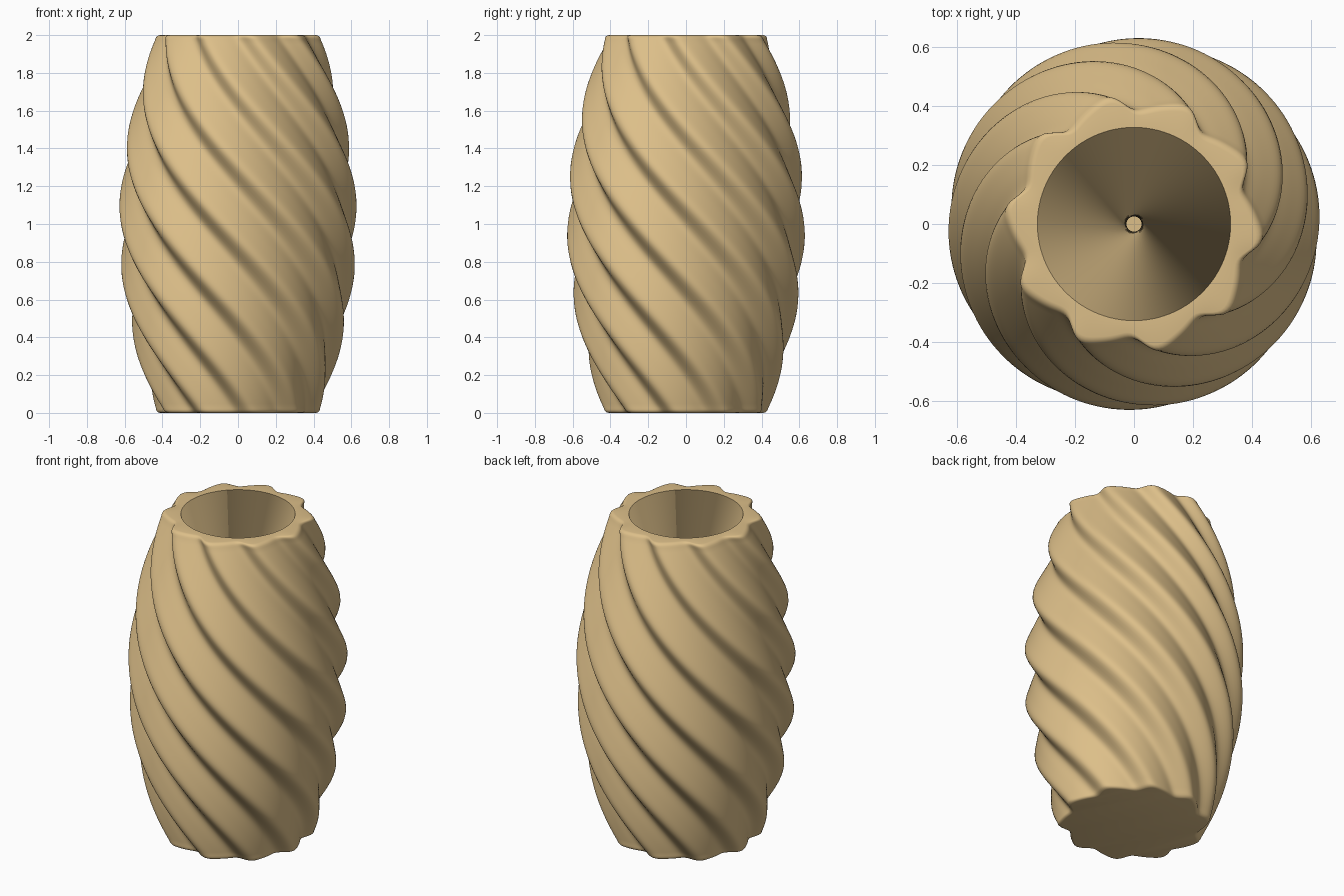
import bpy, bmesh
from math import sin, cos, pi, radians

if "Cube" in bpy.data.objects:
    bpy.data.objects.remove(bpy.data.objects["Cube"])

RIBS, PER_RIB, ROWS = 10, 20, 80
SEGS = RIBS * PER_RIB
TWIST = radians(180)          # over the full height, clockwise going up
PHASE = radians(29)           # angle of a rib at the rim
DEPTH = 0.115                 # groove depth relative to the radius


def barrel(z):
    """Radius of the rib crests."""
    return 0.63 - 0.2 * (z - 1) ** 2


def rib(a):
    """Slightly skewed wave: 1 on a crest, 1 - DEPTH in a groove."""
    p = RIBS * a - 0.372
    return 1 - DEPTH * (1 - cos(p + 0.4 * cos(p))) / 2


bm = bmesh.new()


def ring(z, radius, ribbed=True):
    turn = PHASE + TWIST * (2 - z) / 2
    out = []
    for i in range(SEGS):
        a = 2 * pi * i / SEGS
        r = radius * rib(a) if ribbed else radius
        out.append(bm.verts.new((r * cos(a + turn), r * sin(a + turn), z)))
    return out


def bridge(lo, hi):
    for i in range(SEGS):
        j = (i + 1) % SEGS
        bm.faces.new((lo[i], lo[j], hi[j], hi[i]))


# Outer wall with softened bottom and top edges
B = 0.025
steps = [radians(t) for t in (0, 22.5, 45, 67.5)]
outer = [(B - B * cos(t), barrel(B) - B + B * sin(t)) for t in steps]
outer += [(B + (2 - 2 * B) * i / ROWS, barrel(B + (2 - 2 * B) * i / ROWS))
          for i in range(ROWS + 1)]
outer += [(2 - z, r) for z, r in reversed(outer[:4])]
rings = [ring(z, r) for z, r in outer]

# Rim and round inner cavity
rings += [ring(2.0, 0.327, False), ring(0.1, 0.322, False)]
for lo, hi in zip(rings, rings[1:]):
    bridge(lo, hi)

# Underside and cavity floor
bm.faces.new(list(reversed(rings[0])))
bm.faces.new(rings[-1])
bmesh.ops.recalc_face_normals(bm, faces=bm.faces)

mesh = bpy.data.meshes.new("twisted_vase")
bm.to_mesh(mesh)
bm.free()
vase = bpy.data.objects.new("twisted_vase", mesh)
bpy.context.collection.objects.link(vase)

mat = bpy.data.materials.new("tan_clay")
mat.diffuse_color = (0.72, 0.52, 0.25, 1)
mat.use_nodes = True
mat.node_tree.nodes["Principled BSDF"].inputs["Base Color"].default_value = mat.diffuse_color
mesh.materials.append(mat)

bpy.context.view_layer.objects.active = vase
vase.select_set(True)
bpy.ops.object.shade_smooth_by_angle(angle=radians(40))
